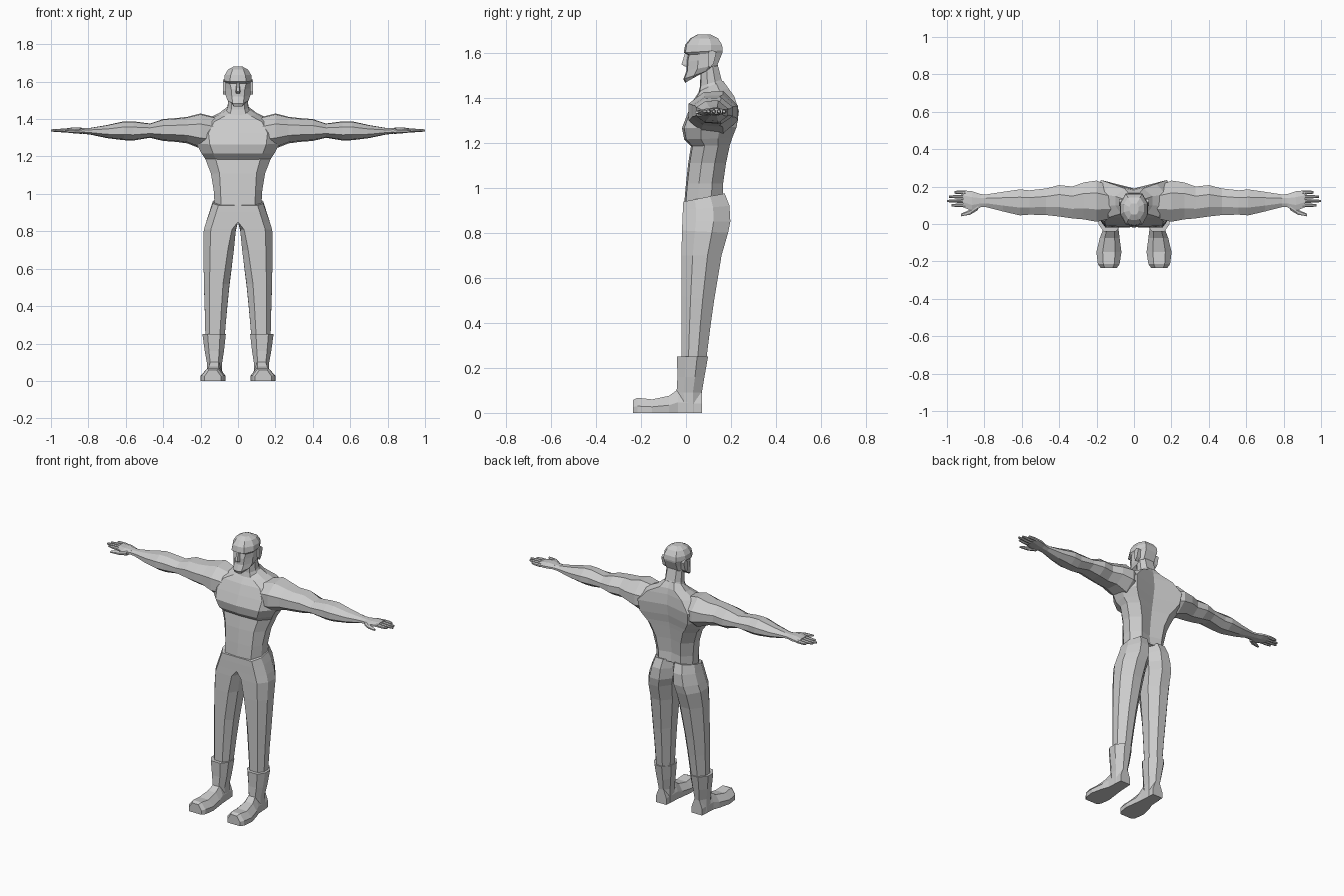
import bpy, bmesh

skin = bpy.data.materials.new("light grey")
skin.diffuse_color = (0.6, 0.6, 0.6, 1)


def loft(name, rings, mirror=False):
    """Skin a list of equal-length rings and cap both ends."""
    bm = bmesh.new()
    loops = [[bm.verts.new(p) for p in r] for r in rings]
    for a, b in zip(loops, loops[1:]):
        for i in range(len(a)):
            j = (i + 1) % len(a)
            bm.faces.new((a[i], a[j], b[j], b[i]))
    bm.faces.new(loops[0])
    bm.faces.new(loops[-1])
    bmesh.ops.recalc_face_normals(bm, faces=bm.faces)
    me = bpy.data.meshes.new(name)
    bm.to_mesh(me)
    bm.free()
    me.materials.append(skin)
    ob = bpy.data.objects.new(name, me)
    bpy.context.collection.objects.link(ob)
    if mirror:
        ob.modifiers.new("mirror", 'MIRROR').use_clip = False
    return ob


def body_ring(w, yf, yb, zf, zb, flat=0.65, back=0.6, spine=0.0):
    """Symmetric ring, tilted from zf at the front to zb at the back."""
    d = yb - yf
    half = [(0, yf), (w * flat, yf + 0.04 * d), (w, yf + 0.35 * d),
            (w, yf + 0.7 * d), (w * back, yb), (0, yb - spine)]
    pts = half + [(-x, y) for x, y in half[-2:0:-1]]
    return [(x, y, zf + (zb - zf) * (y - yf) / d) for x, y in pts]


def limb_ring(x0, x1, y0, y1, zf, zb, inner=0.25):
    """Eight-sided ring of a leg or boot."""
    dx, dy = x1 - x0, y1 - y0
    pts = [(x0 + inner * dx, y0), (x1 - 0.22 * dx, y0), (x1, y0 + 0.28 * dy),
           (x1, y0 + 0.65 * dy), (x1 - 0.3 * dx, y1), (x0 + 0.3 * dx, y1),
           (x0, y0 + 0.7 * dy), (x0, y0 + 0.28 * dy * (inner > 0))]
    return [(x, y, zf + (zb - zf) * (y - y0) / dy) for x, y in pts]


def arm_ring(x, y0, y1, z0, z1):
    """Eight-sided ring across an arm, hand or finger."""
    dy, dz = y1 - y0, z1 - z0
    uv = [(.25, .05), (.7, 0), (1, .3), (1, .65), (.7, 1), (.3, .97), (0, .7), (0, .3)]
    return [(x, y0 + u * dy, z0 + v * dz) for u, v in uv]


# Torso with a chest ledge, flared back muscles and a spine groove
loft("torso", [body_ring(*s) for s in (
    (.125, -.008, .165, .93, .965, .72, .6, .012),
    (.13, 0, .165, 1.02, 1.02, .72, .6, .02),
    (.145, .01, .178, 1.11, 1.11, .68, .6, .025),
    (.175, .022, .195, 1.185, 1.19, .68, .65, .03),
    (.195, -.008, .205, 1.215, 1.22, .68, .7, .035),
    (.222, -.018, .225, 1.265, 1.27, .68, .75, .045),
    (.225, .005, .235, 1.325, 1.34, .7, .78, .045),
    (.17, .03, .215, 1.385, 1.405, .75, .7, .03),
    (.10, .05, .19, 1.415, 1.44, .7, .5, .01),
    (.06, .065, .165, 1.435, 1.475, .6, .5, 0))])

# Neck
loft("neck", [body_ring(*s) for s in (
    (.075, .05, .18, 1.40, 1.43), (.055, .062, .158, 1.45, 1.48),
    (.053, .065, .14, 1.52, 1.55))])

# Head with jutting chin and heavy brow
loft("head", [body_ring(*s) for s in (
    (.034, -.004, .09, 1.466, 1.52, .7),
    (.056, -.012, .125, 1.482, 1.53, .5),
    (.066, .002, .14, 1.52, 1.545, .5),
    (.066, .002, .152, 1.56, 1.575, .55),
    (.067, .008, .162, 1.59, 1.60, .65),
    (.074, -.01, .163, 1.60, 1.61, .6),
    (.071, -.004, .16, 1.635, 1.635, .55),
    (.054, .02, .142, 1.664, 1.664, .55),
    (.025, .05, .11, 1.68, 1.68, .6))])

# Nose wedge
loft("nose", [[(-w, .02, z), (-w * .5, y, z), (w * .5, y, z), (w, .02, z)] for w, y, z in
              ((.015, -.004, 1.538), (.016, -.02, 1.548), (.009, -.005, 1.596))])

# Ears
loft("ear", [[(x, .095 + s, 1.60), (x, .115 + s, 1.612), (x, .132 + s, 1.60),
              (x, .122, 1.55), (x, .105, 1.532), (x, .097, 1.55)]
             for x, s in ((.05, 0), (.079, .003))], True)

# Trouser legs, meeting at the centre above the crotch
loft("leg", [limb_ring(*s) for s in (
    (0, .134, -.012, .172, .938, .975, 0),
    (0, .15, -.014, .193, .90, .92, 0),
    (0, .17, -.016, .197, .85, .85, 0),
    (.012, .183, -.018, .187, .81, .80, .12),
    (.022, .185, -.02, .158, .70, .70, .2),
    (.046, .182, -.02, .125, .52, .50),
    (.058, .178, -.02, .108, .40, .38),
    (.073, .174, -.02, .088, .22, .22))], True)

# Boot shafts
loft("boot_shaft", [limb_ring(*s) for s in (
    (.065, .19, -.04, .098, .25, .25),
    (.075, .178, -.038, .082, .16, .16),
    (.086, .165, -.042, .07, .09, .09),
    (.086, .165, -.035, .07, 0, 0))], True)

# Boot feet, lofted from heel to toe
loft("boot_foot", [[(c - w, y, 0), (c + w, y, 0), (c + w, y, h * .45), (c + w * .5, y, h),
                    (c - w * .5, y, h), (c - w, y, h * .45)] for y, c, w, h in (
    (.07, .125, .036, .09), (-.035, .125, .043, .105), (-.075, .13, .053, .076),
    (-.15, .134, .067, .06), (-.215, .135, .058, .067), (-.235, .135, .043, .058))], True)

# Arms with shoulder, upper arm and forearm bulges
loft("arm", [arm_ring(*s) for s in (
    (.12, .03, .20, 1.24, 1.41),
    (.20, .012, .232, 1.242, 1.43),
    (.27, .025, .222, 1.27, 1.412),
    (.33, .03, .20, 1.278, 1.405),
    (.40, .04, .208, 1.283, 1.40),
    (.47, .048, .19, 1.30, 1.376),
    (.56, .05, .18, 1.285, 1.388),
    (.61, .046, .185, 1.287, 1.388),
    (.70, .067, .172, 1.298, 1.368),
    (.79, .09, .158, 1.317, 1.353),
    (.83, .09, .16, 1.321, 1.352))], True)

# Hands
loft("palm", [arm_ring(*s) for s in (
    (.82, .088, .16, 1.322, 1.352), (.865, .07, .175, 1.322, 1.356),
    (.915, .09, .18, 1.328, 1.352))], True)

# Fingers and thumbs
for i, (y, tip) in enumerate(((.10, .975), (.123, 1.0), (.146, .99), (.169, .96))):
    loft(f"finger_{i + 1}", [arm_ring(x, y - r, y + r, 1.339 - r, 1.339 + r)
         for x, r in ((.90, .0105), (.945, .0095), (tip, .006))], True)
loft("thumb", [arm_ring(x, y - r, y + r, 1.335 - r * .8, 1.335 + r * .8) for x, y, r in
     ((.835, .092, .018), (.875, .064, .014), (.925, .048, .007))], True)
